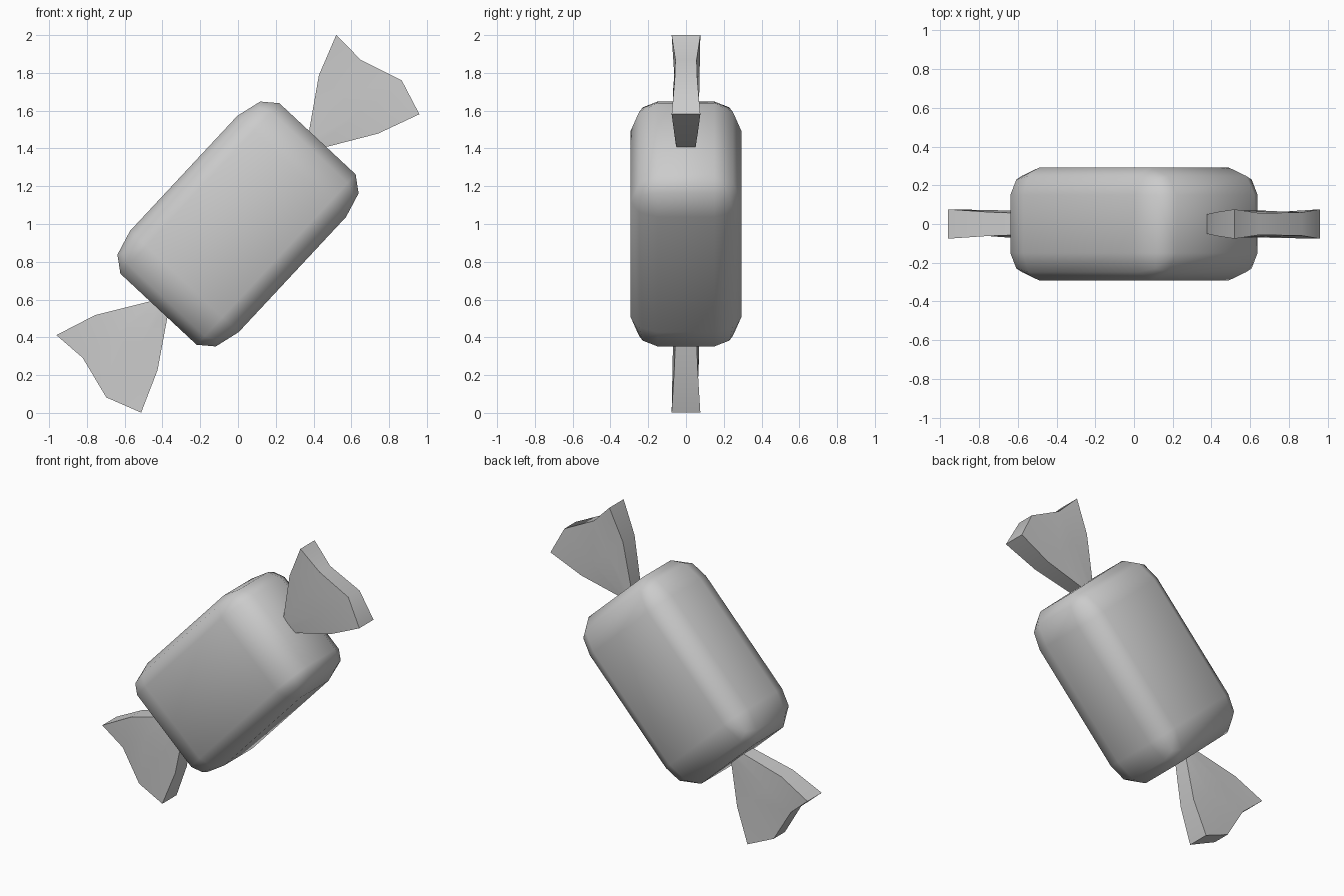
import bpy, bmesh, math
from mathutils import Matrix

if "Cube" in bpy.data.objects:
    bpy.data.objects.remove(bpy.data.objects["Cube"])

# Everything is built along local x, then tilted about y and lifted
TILT = Matrix.Translation((0, 0, 1)) @ Matrix.Rotation(math.radians(-47), 4, 'Y')


def finish(bm, name, angle):
    bmesh.ops.transform(bm, matrix=TILT, verts=bm.verts)
    bmesh.ops.recalc_face_normals(bm, faces=bm.faces)
    me = bpy.data.meshes.new(name)
    bm.to_mesh(me)
    bm.free()
    ob = bpy.data.objects.new(name, me)
    bpy.context.collection.objects.link(ob)
    bpy.ops.object.select_all(action='DESELECT')
    ob.select_set(True)
    bpy.context.view_layer.objects.active = ob
    bpy.ops.object.shade_smooth_by_angle(angle=math.radians(angle))
    return ob


# Body: bevelled box, with a different rounding radius per axis
flat = (0.417, 0.15, 0.276)
radius = (0.2, 0.143, 0.117)
bm = bmesh.new()
bmesh.ops.create_cube(bm, size=2)
bmesh.ops.scale(bm, vec=[f / r + 1 for f, r in zip(flat, radius)], verts=bm.verts)
bmesh.ops.bevel(bm, geom=bm.edges[:], offset=1, segments=2, profile=0.47,
                affect='EDGES', clamp_overlap=False)
bmesh.ops.scale(bm, vec=radius, verts=bm.verts)
finish(bm, "candy_body", 80)

# Wrapper twist: rows of (x, z, half thickness) from the neck to the wavy end
ROWS = [
    [(0.60, 0.05, 0.05), (0.60, 0.018, 0.055), (0.60, -0.018, 0.055), (0.60, -0.053, 0.05)],
    [(0.868, 0.224, 0.062), (0.87, 0.075, 0.07), (0.87, -0.075, 0.07), (0.856, -0.216, 0.062)],
    [(1.086, 0.302, 0.076), (1.079, 0.118, 0.056), (1.147, -0.116, 0.06), (1.08, -0.306, 0.076)],
]


def twist(name, side):
    bm = bmesh.new()
    rings = []
    for row in ROWS:
        pts = [(x, -y, z) for x, z, y in row] + [(x, y, z) for x, z, y in reversed(row)]
        rings.append([bm.verts.new((side * x, y, z)) for x, y, z in pts])
    for a, b in zip(rings, rings[1:]):
        for i in range(8):
            j = (i + 1) % 8
            bm.faces.new((a[i], a[j], b[j], b[i]))
    for ring in (rings[0], rings[-1]):
        for i in range(3):
            bm.faces.new((ring[i], ring[i + 1], ring[6 - i], ring[7 - i]))
    finish(bm, name, 40)


twist("upper_wrapper_twist", 1)
twist("lower_wrapper_twist", -1)
